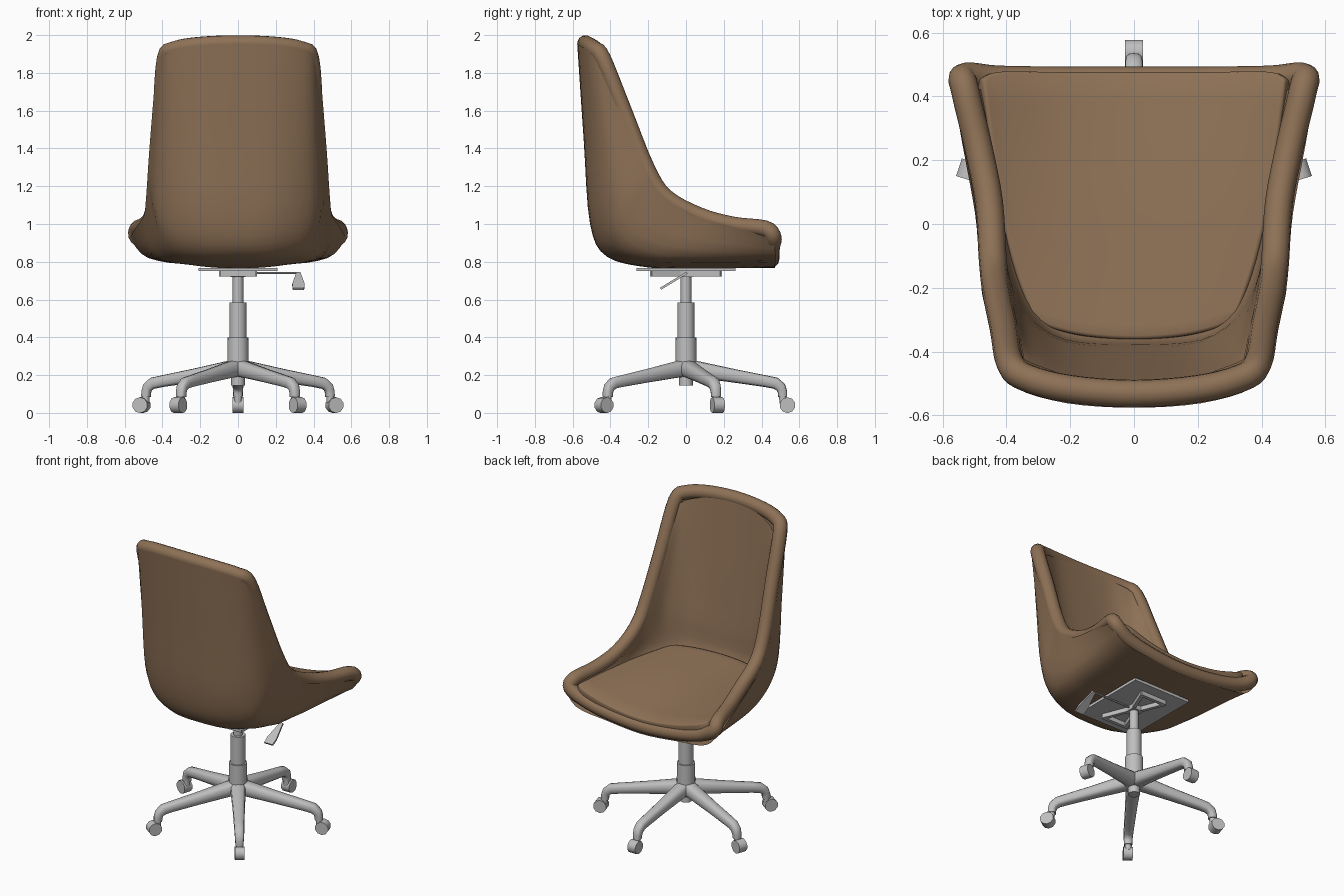
import bpy, bmesh, math
from mathutils import Vector as V, Matrix

if "Cube" in bpy.data.objects:
    bpy.data.objects.remove(bpy.data.objects["Cube"])

def material(name, rgb):
    m = bpy.data.materials.new(name)
    m.diffuse_color = (*rgb, 1)
    m.use_nodes = True
    m.node_tree.nodes["Principled BSDF"].inputs["Base Color"].default_value = m.diffuse_color
    return m

BROWN = material("brown leather", (0.27, 0.165, 0.093))
GREY = material("grey metal", (0.52, 0.52, 0.52))

def finish(ob, mat, angle=40):
    ob.data.materials.append(mat)
    bpy.ops.object.select_all(action='DESELECT')
    ob.select_set(True)
    bpy.context.view_layer.objects.active = ob
    bpy.ops.object.shade_smooth_by_angle(angle=math.radians(angle))
    return ob

def from_bm(name, bm, mat, angle=40):
    me = bpy.data.meshes.new(name)
    bm.to_mesh(me)
    bm.free()
    ob = bpy.data.objects.new(name, me)
    bpy.context.collection.objects.link(ob)
    return finish(ob, mat, angle)

def spline(pts, n, closed=False):
    """Catmull-Rom curve through the points, n steps per span."""
    k, out = len(pts), []
    at = (lambda i: pts[i % k]) if closed else (
        lambda i: 2 * pts[0] - pts[1] if i < 0 else 2 * pts[-1] - pts[-2] if i >= k else pts[i])
    for i in range(k if closed else k - 1):
        a, b, c, d = at(i - 1), at(i), at(i + 1), at(i + 2)
        for s in range(n):
            t = s / n
            out.append(0.5 * (2*b + (c - a)*t + (2*a - 5*b + 4*c - d)*t*t + (3*b - a - 3*c + d)*t**3))
    if not closed:
        out.append(pts[-1].copy())
    return out

def mirrored_surface(name, rows, flip=False, n=4):
    """Smooth sheet from half cross-sections (centre to side), front to top."""
    full = []
    for r in rows:
        r = [V(p) for p in r]
        full.append(spline([V((-p.x, p.y, p.z)) for p in r[:0:-1]] + r, n))
    cols = [spline(list(c), n) for c in zip(*full)]
    bm = bmesh.new()
    vs = [[bm.verts.new(p) for p in c] for c in cols]
    for j in range(len(vs) - 1):
        for i in range(len(vs[0]) - 1):
            q = [vs[j][i], vs[j+1][i], vs[j+1][i+1], vs[j][i+1]]
            bm.faces.new(q[::-1] if flip else q)
    return from_bm(name, bm, BROWN)

def cylinder(name, r1, r2, a, b, seg=20):
    a, b = V(a), V(b)
    bm = bmesh.new()
    rot = (b - a).to_track_quat('Z', 'Y').to_matrix().to_4x4()
    bmesh.ops.create_cone(bm, cap_ends=True, segments=seg, radius1=r1, radius2=r2, depth=(b - a).length,
                          matrix=Matrix.Translation((a + b) / 2) @ rot)
    return from_bm(name, bm, GREY)

def box(name, size, loc, rot=0):
    bm = bmesh.new()
    bmesh.ops.create_cube(bm, size=1, matrix=Matrix.Translation(loc) @ Matrix.Rotation(rot, 4, 'Z')
                          @ Matrix.Diagonal((*size, 1)))
    return from_bm(name, bm, GREY)

# outer shell: underside and back, running tangent into the rim
mirrored_surface("outer_shell", [
    [(0, .472, .767), (.25, .472, .787), (.475, .475, .82), (.576, .465, .922)],
    [(0, .25, .767), (.25, .25, .785), (.455, .25, .822), (.538, .25, .985)],
    [(0, 0, .767), (.25, 0, .785), (.44, 0, .83), (.498, .03, 1.045)],
    [(0, -.2, .77), (.24, -.2, .787), (.42, -.17, .85), (.486, -.12, 1.14)],
    [(0, -.42, .828), (.22, -.40, .84), (.405, -.32, .92), (.48, -.18, 1.22)],
    [(0, -.508, 1.0), (.22, -.49, 1.02), (.415, -.385, 1.08), (.476, -.22, 1.3)],
    [(0, -.542, 1.45), (.22, -.525, 1.45), (.40, -.44, 1.45), (.461, -.29, 1.5)],
    [(0, -.576, 1.955), (.21, -.562, 1.945), (.37, -.515, 1.92), (.430, -.445, 1.875)]])

# inner shell: lining of the bowl and backrest
mirrored_surface("inner_lining", [
    [(0, .43, .81), (.25, .43, .83), (.42, .43, .88), (.495, .42, .97)],
    [(0, .1, .85), (.25, .1, .86), (.40, .1, .93), (.425, .08, 1.04)],
    [(0, -.15, .88), (.2, -.13, .89), (.378, -.12, .96), (.406, -.10, 1.14)],
    [(0, -.345, .95), (.22, -.33, .95), (.345, -.25, 1.02), (.390, -.19, 1.29)],
    [(0, -.385, 1.15), (.21, -.37, 1.17), (.332, -.305, 1.25), (.377, -.27, 1.47)],
    [(0, -.43, 1.5), (.2, -.42, 1.5), (.315, -.375, 1.55), (.360, -.35, 1.68)],
    [(0, -.49, 1.95), (.19, -.478, 1.93), (.30, -.445, 1.90), (.345, -.425, 1.87)]], flip=True)

# padded rim: one closed tube around the opening
half = [V(p) for p in [
    (0, .45, .812), (.25, .45, .832), (.43, .453, .872), (.530, .462, .93), (.530, .42, .975),
    (.49, .25, .995), (.455, .07, 1.045), (.443, -.11, 1.145), (.432, -.21, 1.30),
    (.408, -.33, 1.6), (.387, -.44, 1.875), (.335, -.483, 1.925), (.2, -.517, 1.948), (0, -.532, 1.956)]]
path = spline(half + [V((-p.x, p.y, p.z)) for p in half[-2:0:-1]], 4, True)
cu = bpy.data.curves.new("padded_rim", 'CURVE')
cu.dimensions = '3D'
cu.bevel_depth, cu.bevel_resolution = .044, 4
sp = cu.splines.new('POLY')
sp.points.add(len(path) - 1)
for p, co in zip(sp.points, path):
    p.co = (*co, 1)
sp.use_cyclic_u = True
rim = bpy.data.objects.new("padded_rim", cu)
bpy.context.collection.objects.link(rim)
bpy.ops.object.select_all(action='DESELECT')
rim.select_set(True)
bpy.context.view_layer.objects.active = rim
bpy.ops.object.convert(target='MESH')
finish(bpy.context.object, BROWN, 60)

# seat cushion: dips at the front centre, rises to the back
def seat_z(x, y):
    t = max(0, (.48 - y) / .84)
    return .87 + .12 * t ** .8 + .10 * (x / .48) ** 2 * (1 - t)

plan = [[(0, .478), (.24, .478), (.42, .478), (.475, .455)],
        [(0, .1), (.2, .1), (.36, .1), (.428, .1)],
        [(0, -.18), (.17, -.17), (.32, -.14), (.38, -.12)],
        [(0, -.36), (.15, -.350), (.26, -.325), (.32, -.295)]]
seat = mirrored_surface("seat_cushion", [[(x, y, seat_z(x, y)) for x, y in r] for r in plan], flip=True)
mod = seat.modifiers.new("thickness", 'SOLIDIFY')
mod.thickness, mod.offset = .06, -1
mod = seat.modifiers.new("soft_edge", 'BEVEL')
mod.width, mod.segments, mod.limit_method, mod.angle_limit = .012, 2, 'ANGLE', math.radians(50)

# mounting plate and bow-tie bracket under the seat
box("mounting_plate", (.42, .525, .018), (0, 0, .759))
box("bracket_hub", (.08, .08, .035), (0, 0, .737))
for s in (-1, 1):
    box("bracket_end", (.19, .022, .03), (0, s * .179, .737))
    for sx in (-1, 1):
        box("bracket_side", (.022, .17, .03), (sx * .058, s * .105, .737), -s * sx * .38)

# height lever
cylinder("lever_rod", .006, .006, (0, 0, .74), (.325, 0, .74), 8)
bm = bmesh.new()
a, b = V((.32, .005, .742)), V((.32, -.135, .657))
up = V((0, -.52, .85)) * .006
sec = [[bm.verts.new(c + V((sx * w, 0, 0)) + up * sz) for sx, sz in ((-1, -1), (1, -1), (1, 1), (-1, 1))]
       for c, w in ((a, .01), (a.lerp(b, .75), .033), (b, .03))]
for p, q in zip(sec, sec[1:]):
    for i in range(4):
        bm.faces.new((p[i], p[(i+1) % 4], q[(i+1) % 4], q[i]))
bm.faces.new(sec[0][::-1])
bm.faces.new(sec[-1])
bmesh.ops.recalc_face_normals(bm, faces=bm.faces)
from_bm("lever_paddle", bm, GREY)

# gas column
cylinder("column_top", .028, .028, (0, 0, .56), (0, 0, .76))
cylinder("column_sleeve", .045, .045, (0, 0, .38), (0, 0, .585))
cylinder("hub", .057, .055, (0, 0, .19), (0, 0, .40))
cylinder("hub_bottom", .036, .036, (0, 0, .145), (0, 0, .2))

# five-star base: arm swept along a bent path, then a caster
ARM = [(.0, .235, .048, .045), (.06, .23, .046, .044), (.25, .197, .037, .036), (.42, .168, .032, .031),
       (.475, .157, .030, .031), (.503, .135, .028, .027), (.511, .11, .026, .025), (.512, .085, .025, .024)]
for k in range(5):
    ang = math.radians(90 + 72 * k)
    d, t = V((math.cos(ang), math.sin(ang), 0)), V((-math.sin(ang), math.cos(ang), 0))
    bm = bmesh.new()
    rings = []
    for i, (r, z, w, h) in enumerate(ARM):
        p, q = ARM[max(i - 1, 0)], ARM[min(i + 1, len(ARM) - 1)]
        tan = (d * (q[0] - p[0]) + V((0, 0, q[1] - p[1]))).normalized()
        n = t.cross(tan)
        ring = []
        for j in range(12):
            c, s = math.cos(j * math.tau / 12), math.sin(j * math.tau / 12)
            sq = lambda v: math.copysign(abs(v) ** .7, v)
            ring.append(bm.verts.new(d * r + V((0, 0, z)) + t * w * sq(c) + n * h * sq(s)))
        rings.append(ring)
    for p, q in zip(rings, rings[1:]):
        for j in range(12):
            bm.faces.new((p[j], p[(j+1) % 12], q[(j+1) % 12], q[j]))
    bm.faces.new(rings[0])
    bm.faces.new(rings[-1])
    bmesh.ops.recalc_face_normals(bm, faces=bm.faces)
    from_bm("base_arm", bm, GREY, 50)
    cylinder("caster_stem", .02, .02, d * .515 + V((0, 0, .05)), d * .512 + V((0, 0, .10)), 12)
    c = d * .537 + V((0, 0, .041))
    cylinder("caster_wheel", .042, .042, c - t * .029, c + t * .029, 10)
